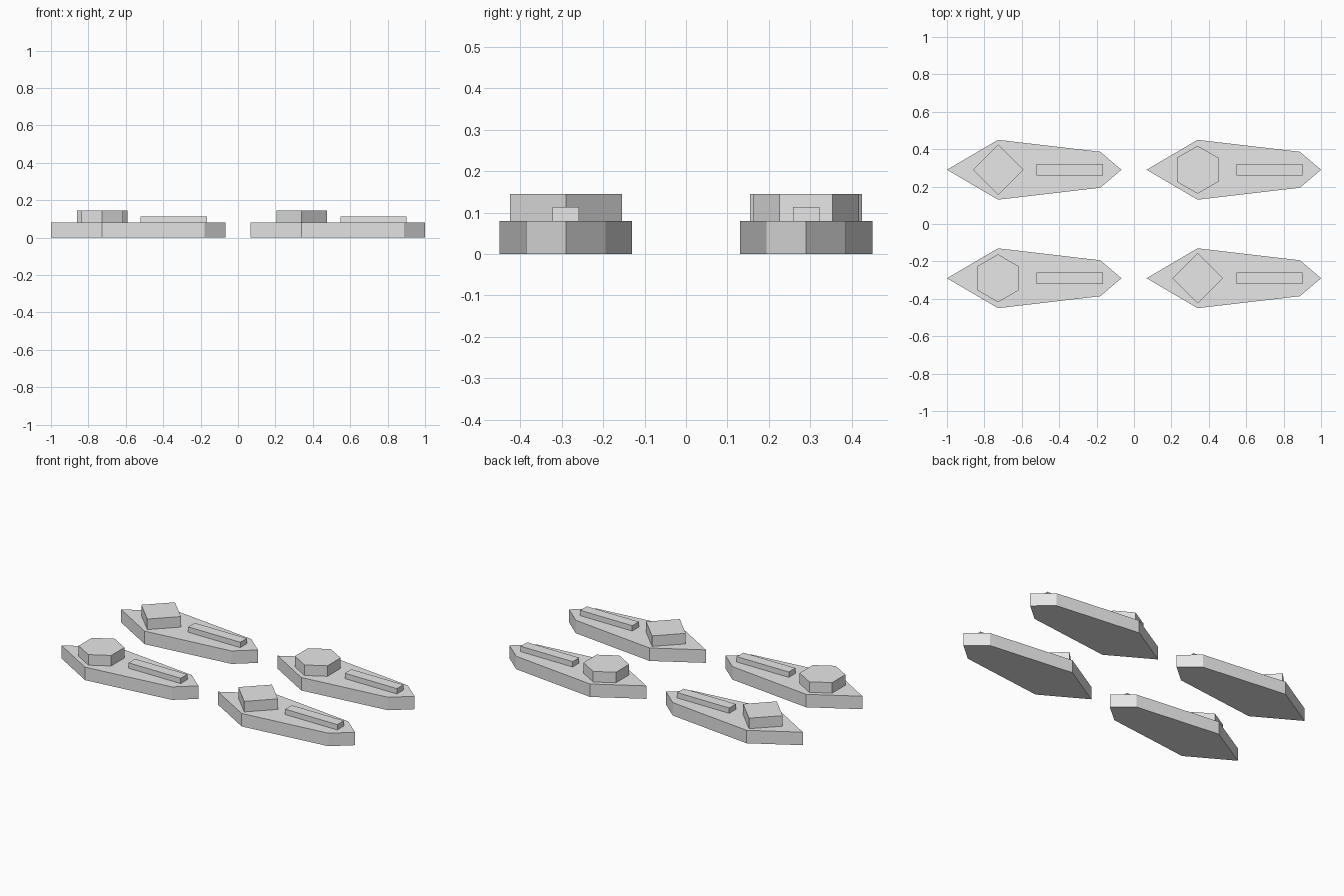
import bpy
import bmesh
from math import cos, sin, pi

cube = bpy.data.objects.get("Cube")
if cube:
    bpy.data.objects.remove(cube, do_unlink=True)

grey = bpy.data.materials.new("light_grey")
grey.use_nodes = True
colour = (0.8, 0.8, 0.8, 1)
grey.diffuse_color = colour
grey.node_tree.nodes["Principled BSDF"].inputs["Base Color"].default_value = colour

DECK = 0.08


def prism(name, outline, origin, z0, z1):
    """Upright flat-sided block from a plan outline."""
    bm = bmesh.new()
    base = bm.faces.new([bm.verts.new((x, y, z0)) for x, y in outline])
    top = bmesh.ops.extrude_face_region(bm, geom=[base], use_keep_orig=True)
    verts = [v for v in top["geom"] if isinstance(v, bmesh.types.BMVert)]
    bmesh.ops.translate(bm, verts=verts, vec=(0, 0, z1 - z0))
    bmesh.ops.recalc_face_normals(bm, faces=bm.faces)
    mesh = bpy.data.meshes.new(name)
    bm.to_mesh(mesh)
    bm.free()
    mesh.materials.append(grey)
    obj = bpy.data.objects.new(name, mesh)
    obj.location = (*origin, 0)
    bpy.context.collection.objects.link(obj)


def ring(sides, radius):
    """Regular polygon with a corner pointing along y."""
    return [(radius * sin(2 * pi * i / sides), radius * cos(2 * pi * i / sides))
            for i in range(sides)]


# Plan outlines, measured from the turret centre
half = [(0, 0.16), (0.547, 0.096)]
hull = [(-0.273, 0)] + half + [(0.66, 0)] + [(x, -y) for x, y in reversed(half)]
barrel = [(0.207, -0.032), (0.562, -0.032), (0.562, 0.032), (0.207, 0.032)]
turrets = {"square": ring(4, 0.135), "hexagonal": ring(6, 0.128)}

# Four pieces, turret shapes alternating diagonally
for col, x in enumerate((-0.727, 0.34)):
    for row, y in enumerate((-0.29, 0.29)):
        place = ("front", "back")[row] + "_" + ("right", "left")[col]
        shape = "hexagonal" if row == col else "square"
        prism(f"{place}_hull", hull, (x, y), 0, DECK)
        prism(f"{place}_{shape}_turret", turrets[shape], (x, y), DECK, 0.145)
        prism(f"{place}_barrel", barrel, (x, y), DECK, 0.113)
